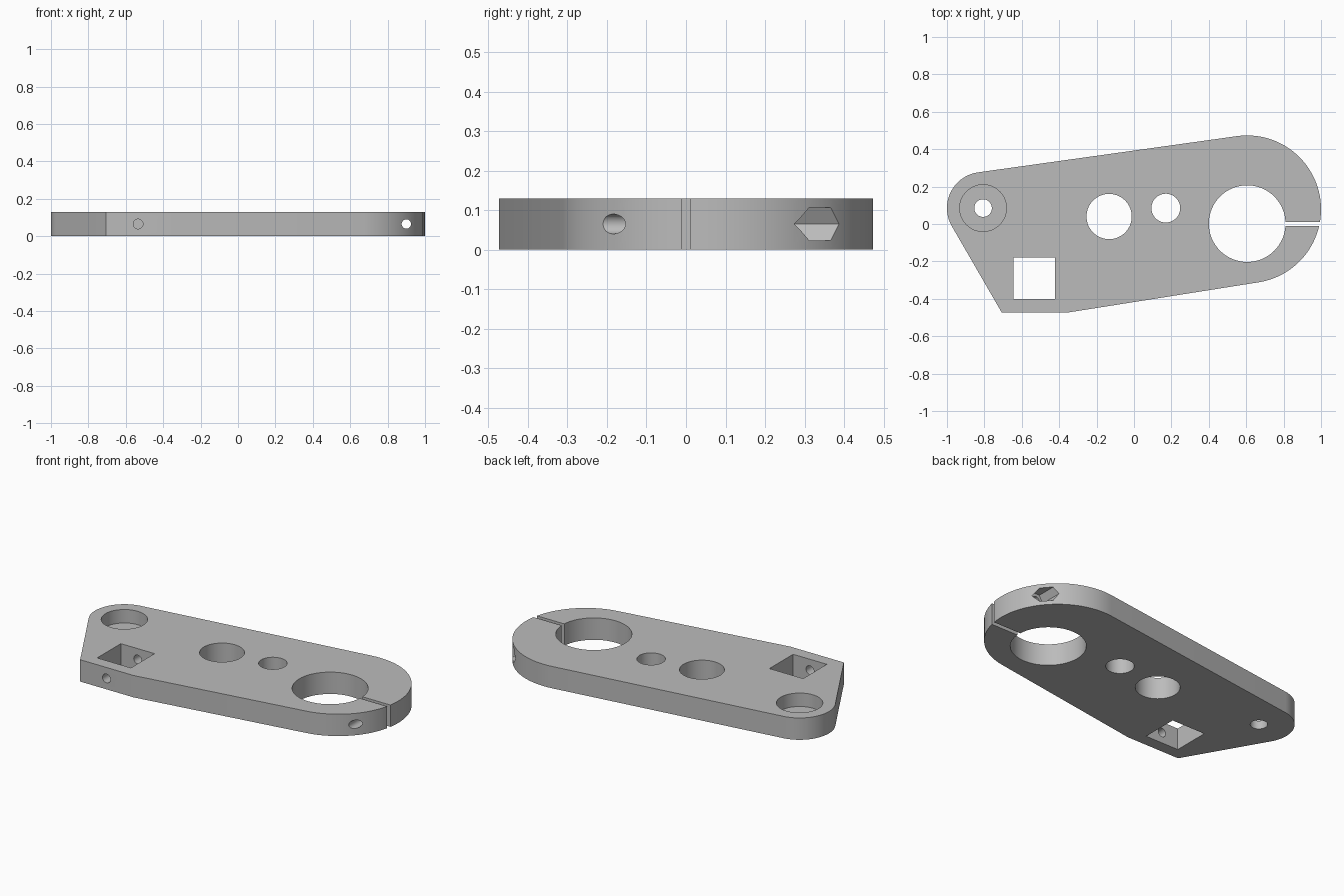
import bpy
import bmesh
from math import radians, cos, sin
from mathutils import Matrix, Vector

if "Cube" in bpy.data.objects:
    bpy.data.objects.remove(bpy.data.objects["Cube"], do_unlink=True)

THICK = 0.13
MID = THICK / 2
SMALL_END = (-0.807, 0.085)
BIG_END = (0.605, 0.0785)

grey = bpy.data.materials.new("plain grey")
grey.use_nodes = True
grey.diffuse_color = (0.5, 0.5, 0.5, 1)
grey.node_tree.nodes["Principled BSDF"].inputs["Base Color"].default_value = (0.5, 0.5, 0.5, 1)


def add_object(name, bm):
    bmesh.ops.recalc_face_normals(bm, faces=bm.faces)
    mesh = bpy.data.meshes.new(name)
    bm.to_mesh(mesh)
    bm.free()
    mesh.materials.append(grey)
    obj = bpy.data.objects.new(name, mesh)
    bpy.context.collection.objects.link(obj)
    return obj


def arc(center, radius, start, end, steps):
    angles = [radians(start + (end - start) * i / steps) for i in range(steps + 1)]
    return [(center[0] + radius * cos(a), center[1] + radius * sin(a)) for a in angles]


def cut(obj, bm):
    cutter = add_object("cutter", bm)
    cutter.hide_render = True
    mod = obj.modifiers.new("cut", "BOOLEAN")
    mod.operation = "DIFFERENCE"
    mod.solver = "EXACT"
    mod.object = cutter
    bpy.context.view_layer.objects.active = obj
    bpy.ops.object.modifier_apply(modifier=mod.name)
    bpy.data.objects.remove(cutter, do_unlink=True)


def rod(start, end, radius, sides=64):
    """Cylinder or prism running between two points."""
    a, b = Vector(start), Vector(end)
    turn = (b - a).to_track_quat("Z", "Y").to_matrix().to_4x4()
    bm = bmesh.new()
    bmesh.ops.create_cone(bm, cap_ends=True, segments=sides, radius1=radius, radius2=radius,
                          depth=(b - a).length, matrix=Matrix.Translation((a + b) / 2) @ turn)
    return bm


def box(center, size):
    bm = bmesh.new()
    bmesh.ops.create_cube(bm, size=1, matrix=Matrix.Translation(center) @ Matrix.Diagonal((*size, 1)))
    return bm


# Plate: two rounded ends joined by tangents, with a flat lower corner
outline = arc(BIG_END, 0.395, -81, 98, 60) + arc(SMALL_END, 0.193, 98, 210, 36)
outline += [(-0.707, -0.4735), (-0.355, -0.4735)]
bm = bmesh.new()
base = bm.faces.new([bm.verts.new((x, y, 0)) for x, y in outline])
sides = bmesh.ops.extrude_face_region(bm, geom=[base], use_keep_orig=True)
bmesh.ops.translate(bm, vec=(0, 0, THICK),
                    verts=[v for v in sides["geom"] if isinstance(v, bmesh.types.BMVert)])
plate = add_object("clamp_plate", bm)

# Upright holes: clamp bore, two lightening holes, pivot hole
for x, y, r in [(0.605, 0.002, 0.205), (-0.133, 0.04, 0.121), (0.17, 0.085, 0.077), (*SMALL_END, 0.047)]:
    cut(plate, rod((x, y, -0.1), (x, y, 0.3), r))

# Bearing recess, square socket and clamp slit
cut(plate, rod((*SMALL_END, THICK - 0.08), (*SMALL_END, 0.3), 0.125))
cut(plate, box((-0.534, -0.291, MID), (0.222, 0.222, 0.4)))
cut(plate, box((0.93, 0, MID), (0.3, 0.024, 0.4)))

# Set screw hole through the socket, clamp screw hole and its nut pocket
cut(plate, rod((-0.534, -0.6, MID), (-0.534, -0.08, MID), 0.026, 32))
cut(plate, rod((0.9, -0.6, MID), (0.9, 0.6, MID), 0.025, 32))
nut = rod((0, 0, 0), (0, 0, 0.4), 0.048, 6)
corner = max(nut.verts, key=lambda v: v.co.x).co.copy()
spin = 0 if abs(corner.y) < 0.001 else radians(30)
nut.transform(Matrix.Translation((0.9, 0.25, MID)) @ Matrix.Rotation(radians(-90), 4, "X")
              @ Matrix.Rotation(spin, 4, "Z"))
cut(plate, nut)

# Smooth the curved walls, keep rims sharp
bpy.ops.object.select_all(action="DESELECT")
plate.select_set(True)
bpy.context.view_layer.objects.active = plate
bpy.ops.object.shade_smooth_by_angle(angle=radians(25))
